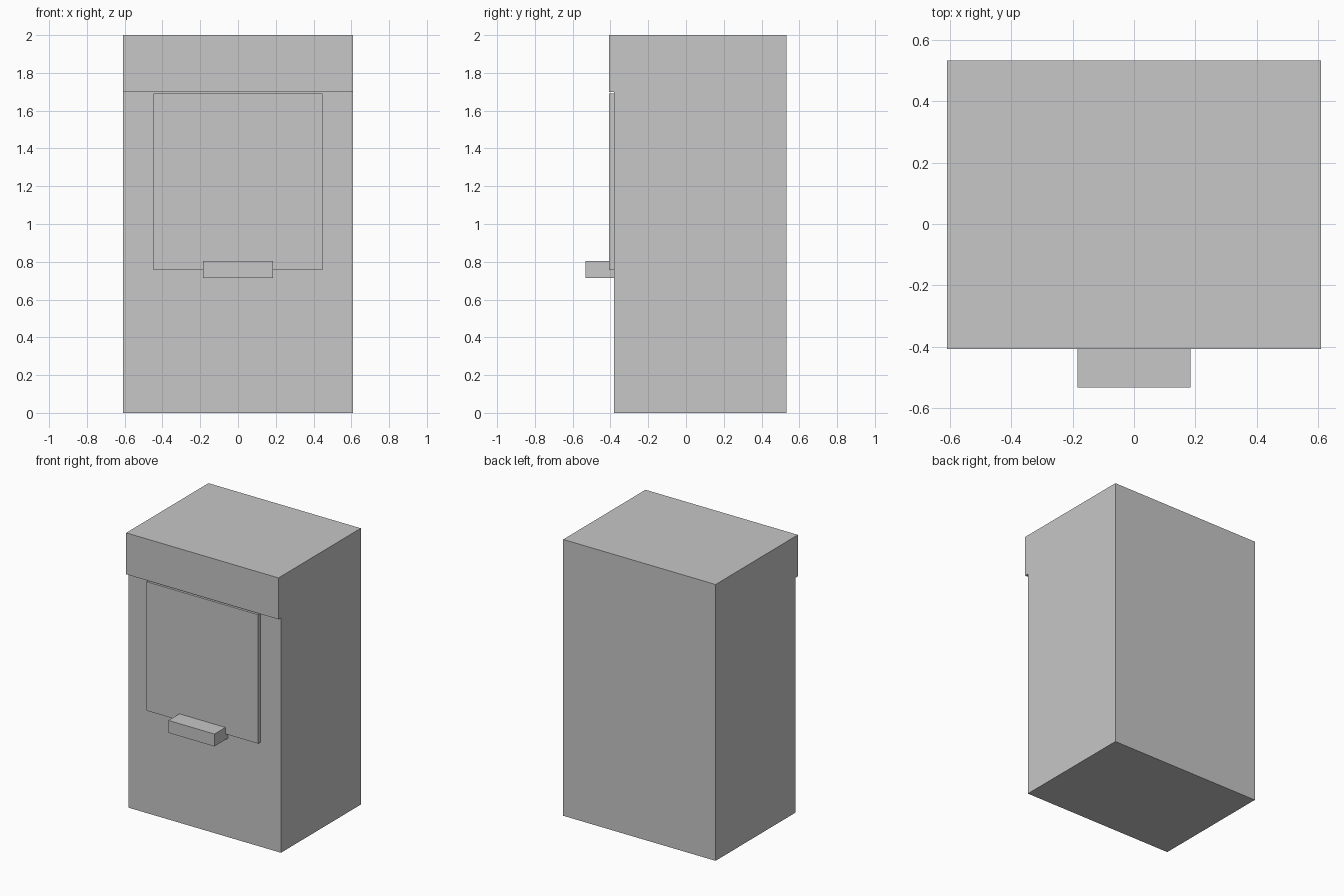
import bpy
import bmesh

cube = bpy.data.objects.get("Cube")
if cube:
    bpy.data.objects.remove(cube, do_unlink=True)

grey = bpy.data.materials.new("light_grey")
grey.use_nodes = True
colour = (0.57, 0.57, 0.57, 1)
grey.diffuse_color = colour
grey.node_tree.nodes["Principled BSDF"].inputs["Base Color"].default_value = colour


def extrude_profile(name, profile, half_width):
    """Extrude a closed (y, z) side profile symmetrically along x."""
    bm = bmesh.new()
    face = bm.faces.new([bm.verts.new((-half_width, y, z)) for y, z in profile])
    result = bmesh.ops.extrude_face_region(bm, geom=[face])
    moved = [v for v in result["geom"] if isinstance(v, bmesh.types.BMVert)]
    bmesh.ops.translate(bm, verts=moved, vec=(2 * half_width, 0, 0))
    bmesh.ops.recalc_face_normals(bm, faces=bm.faces)
    mesh = bpy.data.meshes.new(name)
    bm.to_mesh(mesh)
    bm.free()
    mesh.materials.append(grey)
    obj = bpy.data.objects.new(name, mesh)
    bpy.context.collection.objects.link(obj)
    return obj


def box_profile(front, back, bottom, top):
    return [(front, bottom), (back, bottom), (back, top), (front, top)]


FRONT, BACK, LIP = -0.38, 0.533, -0.408

# Cabinet with an overhanging header across the front
extrude_profile("cabinet", [(FRONT, 0), (BACK, 0), (BACK, 2),
                            (LIP, 2), (LIP, 1.7), (FRONT, 1.7)], 0.61)

# Raised front panel just below the header
extrude_profile("front_panel", box_profile(LIP, FRONT, 0.757, 1.69), 0.447)

# Small ledge at the foot of the panel
extrude_profile("ledge", box_profile(-0.533, FRONT, 0.714, 0.804), 0.184)
